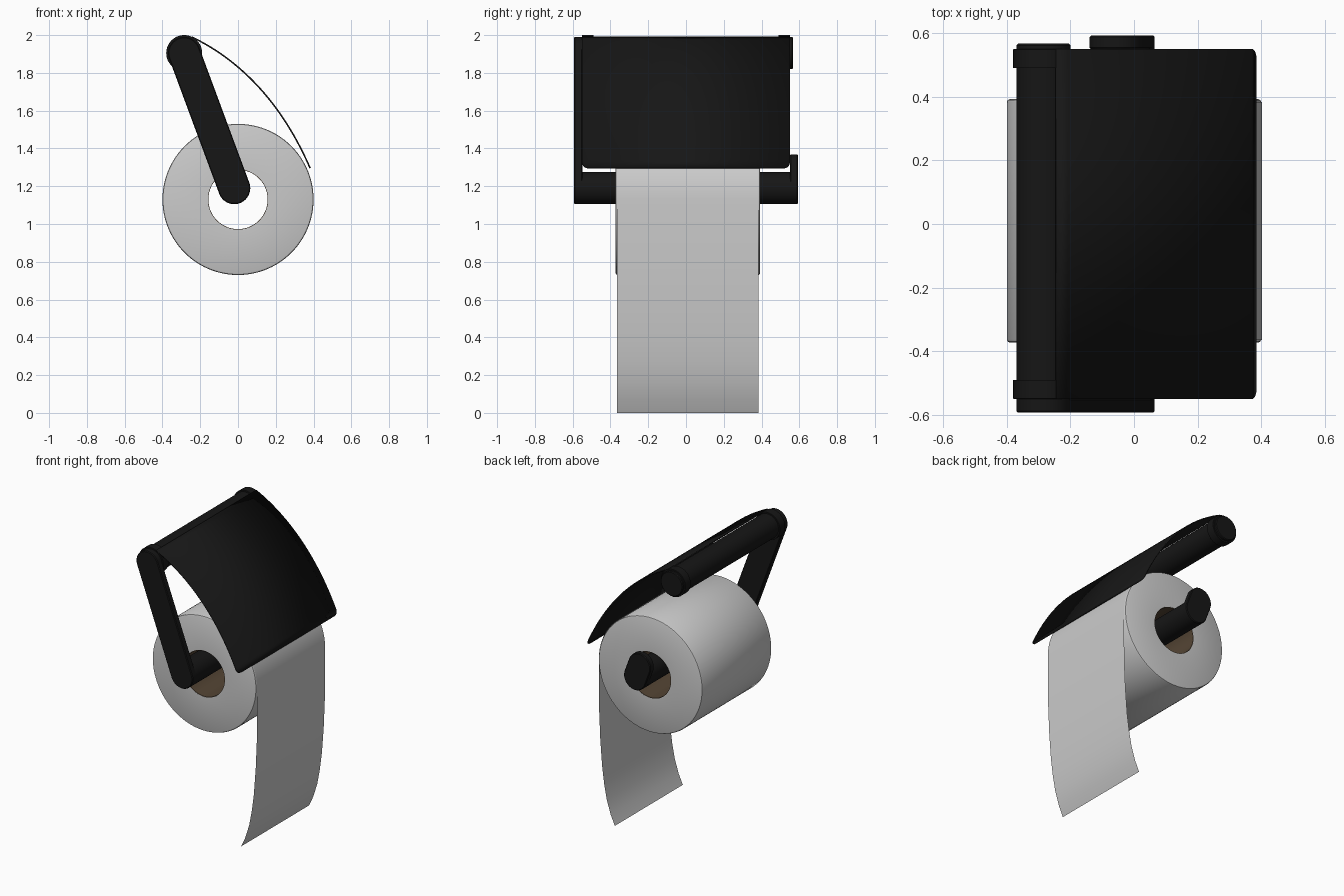
import bpy, bmesh
from math import sin, cos, pi, atan2, sqrt, radians
from mathutils import Vector

if "Cube" in bpy.data.objects:
    bpy.data.objects.remove(bpy.data.objects["Cube"])


def material(name, color):
    m = bpy.data.materials.new(name)
    m.diffuse_color = color
    m.use_nodes = True
    m.node_tree.nodes["Principled BSDF"].inputs["Base Color"].default_value = m.diffuse_color
    return m


BLACK = material("black_metal", (0.008, 0.008, 0.008, 1))
BROWN = material("cardboard", (0.09, 0.06, 0.035, 1))


def finish(name, bm, mat=None):
    bmesh.ops.recalc_face_normals(bm, faces=bm.faces)
    me = bpy.data.meshes.new(name)
    bm.to_mesh(me)
    bm.free()
    ob = bpy.data.objects.new(name, me)
    bpy.context.collection.objects.link(ob)
    if mat:
        me.materials.append(mat)
    bpy.ops.object.select_all(action='DESELECT')
    ob.select_set(True)
    bpy.context.view_layer.objects.active = ob
    bpy.ops.object.shade_smooth_by_angle(angle=radians(30))
    return ob


def bridge(bm, rings, closed=False):
    n = len(rings[0])
    pairs = list(zip(rings, rings[1:])) + ([(rings[-1], rings[0])] if closed else [])
    for a, b in pairs:
        for i in range(n):
            j = (i + 1) % n
            bm.faces.new((a[i], a[j], b[j], b[i]))


def capsule(name, p, q, r, y0, y1, bevel=0.005, seg=24):
    """Capsule outline in x-z from p to q (a round bar if p == q), extruded along y."""
    a = atan2(q[1] - p[1], q[0] - p[0])
    bm = bmesh.new()
    rings = []
    for rad, y in ((r - bevel, y0), (r, y0 + bevel), (r, y1 - bevel), (r - bevel, y1)):
        ring = []
        for c, start in ((q, a - pi / 2), (p, a + pi / 2)):
            for i in range(seg + (p != q)):
                t = start + pi * i / seg
                ring.append(bm.verts.new((c[0] + rad * cos(t), y, c[1] + rad * sin(t))))
        rings.append(ring)
    bridge(bm, rings)
    bm.faces.new(rings[0])
    bm.faces.new(rings[-1])
    return finish(name, bm, BLACK)


def revolve(name, profile, mat=None, seg=96):
    """Closed (radius, y) profile spun round the roll axis."""
    bm = bmesh.new()
    rings = [[bm.verts.new((r * cos(2 * pi * i / seg), y, ROLL_Z + r * sin(2 * pi * i / seg)))
              for i in range(seg)] for r, y in profile]
    bridge(bm, rings, True)
    return finish(name, bm, mat)


def strip(name, rows, mat=None):
    """Sheet made of rows (x, z, y_min, y_max)."""
    bm = bmesh.new()
    vs = [[bm.verts.new((x, y, z)) for y in (a, b)] for x, z, a, b in rows]
    for u, v in zip(vs, vs[1:]):
        bm.faces.new((u[0], u[1], v[1], v[0]))
    return finish(name, bm, mat)


def bezier(p, t):
    p = [Vector(c) for c in p]
    while len(p) > 1:
        p = [a.lerp(b, t) for a, b in zip(p, p[1:])]
    return p[0]


ROLL_Z = 1.13
R0, R1 = -0.373, 0.393
TOP, LOW, STUB = (-0.285, 1.905), (-0.02, 1.19), (-0.055, 1.284)

# Holder frame
capsule("side_arm", TOP, LOW, 0.085, -0.593, -0.548)
capsule("hinge_rod", TOP, TOP, 0.085, -0.56, 0.567)
capsule("roll_rod", LOW, LOW, 0.085, -0.56, 0.56)
capsule("end_stop", LOW, STUB, 0.085, 0.55, 0.593)
for side, y in (("front", -0.55), ("back", 0.49)):
    capsule(side + "_hinge_collar", TOP, TOP, 0.095, y, y + 0.06, 0.001)

# Curved cover flap with rounded lower corners
curve = [(-0.245, 1.99), (0.05, 1.85), (0.255, 1.59), (0.382, 1.295)]
ts = [i / 24 * 0.95 for i in range(25)] + [0.96, 0.97, 0.98, 0.987, 0.993, 0.997, 1]
end, rc = Vector(curve[-1]), 0.035
rows = []
for t in ts:
    c = bezier(curve, t)
    s = max(0, rc - (end - c).length)
    w = 0.55 - rc + sqrt(rc * rc - s * s)
    rows.append((c.x, c.y, -w, w))
cover = strip("cover_flap", rows, BLACK)
sol = cover.modifiers.new("thickness", 'SOLIDIFY')
sol.thickness = 0.008
sol.offset = 0

# Paper roll with cardboard core
b = 0.01
revolve("paper_roll", [(0.16, R0), (0.40 - b, R0), (0.397, R0 + 0.003), (0.40, R0 + b),
                       (0.40, R1 - b), (0.397, R1 - 0.003), (0.40 - b, R1), (0.16, R1)])
revolve("cardboard_core", [(0.157, R0 + 0.001), (0.161, R0 + 0.001),
                           (0.161, R1 - 0.001), (0.157, R1 - 0.001)], BROWN)

# Loose sheet: leaves the roll, hangs and curls inwards at the bottom
path = [(0.403 * cos(radians(a)), ROLL_Z + 0.403 * sin(radians(a))) for a in range(50, -1, -5)]
path += [(0.403, 0.95), (0.40, 0.75), (0.392, 0.57), (0.378, 0.39), (0.362, 0.27),
         (0.342, 0.165), (0.312, 0.07), (0.28, 0.0)]
strip("hanging_sheet", [(x, z, -0.365, 0.383) for x, z in path])
